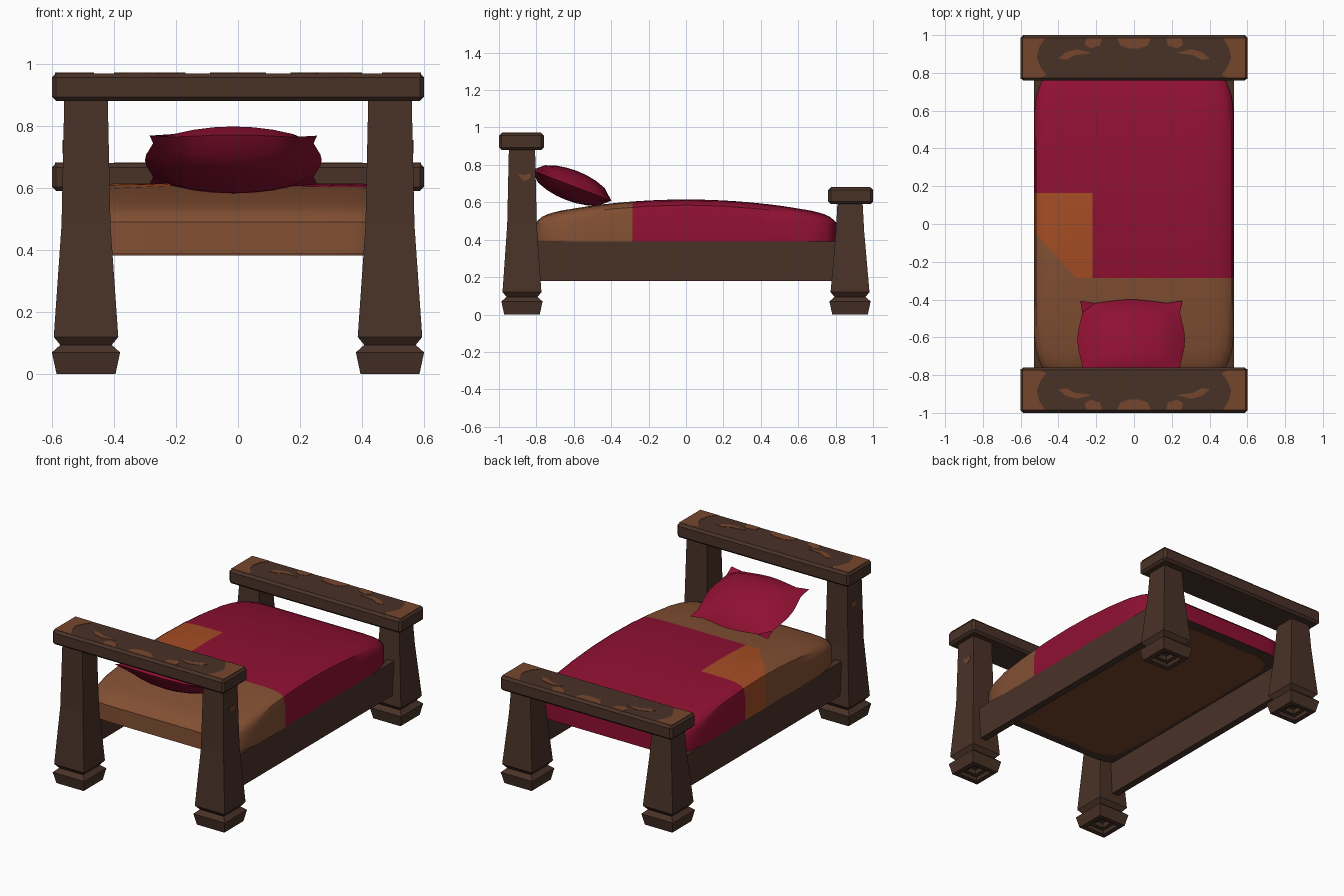
import bpy, bmesh, math
from mathutils import Vector, Matrix

if "Cube" in bpy.data.objects:
    bpy.data.objects.remove(bpy.data.objects["Cube"])


def mat(name, rgb):
    m = bpy.data.materials.new(name)
    lin = [((c / 255 + 0.055) / 1.055) ** 2.4 for c in rgb]
    m.diffuse_color = (*lin, 1)
    m.use_nodes = True
    m.node_tree.nodes["Principled BSDF"].inputs["Base Color"].default_value = m.diffuse_color
    return m


WOOD = mat("dark wood", (73, 50, 39))
WORN = mat("worn wood", (118, 70, 45))
RED = mat("crimson cloth", (143, 16, 50))
SHEET = mat("brown sheet", (131, 80, 51))
FOLD = mat("orange lining", (165, 77, 36))


def finish(bm, name, mats, smooth=None):
    bmesh.ops.recalc_face_normals(bm, faces=bm.faces)
    me = bpy.data.meshes.new(name)
    bm.to_mesh(me)
    bm.free()
    ob = bpy.data.objects.new(name, me)
    bpy.context.collection.objects.link(ob)
    for m in mats:
        me.materials.append(m)
    if smooth:
        bpy.ops.object.select_all(action='DESELECT')
        bpy.context.view_layer.objects.active = ob
        ob.select_set(True)
        bpy.ops.object.shade_smooth_by_angle(angle=math.radians(smooth))
    return ob


def skin(bm, rings):
    """Join closed rings of equal length with quads."""
    vs = [[bm.verts.new(p) for p in r] for r in rings]
    n = len(rings[0])
    for a, b in zip(vs, vs[1:]):
        for i in range(n):
            j = (i + 1) % n
            bm.faces.new((a[i], a[j], b[j], b[i]))
    return vs


def box(name, x, y, z, m, bevel=0):
    bm = bmesh.new()
    bmesh.ops.create_cube(bm, size=1)
    for v in bm.verts:
        v.co = [a + (b - a) * (c + 0.5) for (a, b), c in zip((x, y, z), v.co)]
    if bevel:
        bmesh.ops.bevel(bm, geom=bm.edges[:], offset=bevel, segments=1, affect='EDGES')
    return finish(bm, name, [m])


def plate(name, pts, m, place, thick):
    """Thin polygon plate; place maps (u, v, w) to a position."""
    bm = bmesh.new()
    lo = [bm.verts.new(place(u, v, 0)) for u, v in pts]
    hi = [bm.verts.new(place(u, v, thick)) for u, v in pts]
    bm.faces.new(lo)
    bm.faces.new(hi)
    for i in range(len(pts)):
        j = (i + 1) % len(pts)
        bm.faces.new((lo[i], lo[j], hi[j], hi[i]))
    return finish(bm, name, [m])


# Posts: tapered square columns on flared feet with a hollow underside
FOOT = [(0.03, 0.045), (0.035, 0.02), (0.06, 0.02), (0.065, 0), (0.095, 0),
        (0.11, 0.07), (0.083, 0.094), (0.104, 0.12)]


def post(name, x, y, upper):
    bm = bmesh.new()
    rings = [[(x + h * a, y + h * b, z) for a, b in ((-1, -1), (1, -1), (1, 1), (-1, 1))]
             for h, z in FOOT + upper]
    vs = skin(bm, rings)
    bm.faces.new(vs[0])
    bm.faces.new(vs[-1])
    finish(bm, name, [WOOD])


for s, side in ((-1, "left"), (1, "right")):
    post(f"head_post_{side}", s * 0.49, -0.877, [(0.079, 0.48), (0.07, 0.89)])
    post(f"foot_post_{side}", s * 0.49, 0.877, [(0.076, 0.44), (0.067, 0.60)])
    box(f"side_rail_{side}", sorted((s * 0.485, s * 0.53)), (-0.80, 0.80), (0.18, 0.39), WOOD)
    # worn patch on the outer face of the head post
    plate(f"post_chip_{side}", [(-0.90, 0.755), (-0.87, 0.745), (-0.83, 0.755), (-0.835, 0.73),
                                (-0.86, 0.712), (-0.885, 0.73)],
          WORN, lambda u, v, w: (s * (0.562 + w), u, v), 0.004)

# Cross bars with worn patches on top (v runs from inner edge to outer edge)
END = [(0.59, 0.015), (0.59, 0.225), (0.47, 0.225), (0.50, 0.18), (0.515, 0.12),
       (0.495, 0.07), (0.465, 0.03), (0.49, 0.015)]
CURL = [(0.17, 0.225), (0.25, 0.225), (0.26, 0.19), (0.23, 0.17), (0.18, 0.185)]
ARC = [(0.22, 0.145), (0.30, 0.165), (0.36, 0.15), (0.40, 0.115), (0.36, 0.11), (0.31, 0.135)]
MID = [(-0.10, 0.225), (0.10, 0.225), (0.08, 0.185), (0.03, 0.17), (-0.03, 0.17), (-0.08, 0.185)]
for s, end, z in ((-1, "head", 0.88), (1, "foot", 0.59)):
    box(f"{end}_bar", (-0.6, 0.6), sorted((s * 0.76, s * 1.0)), (z, z + 0.09), WOOD, 0.014)
    for label, pts in (("end", END), ("curl", CURL), ("arc", ARC)):
        for k in (-1, 1):
            plate(f"{end}_bar_worn_{label}", pts, WORN,
                  lambda u, v, w: (k * u, s * (0.76 + v), z + 0.088 + w), 0.004)
    plate(f"{end}_bar_worn_middle", [(u * 0.9, v) for u, v in MID], WORN,
          lambda u, v, w: (u, s * (0.76 + v), z + 0.088 + w), 0.004)

# Mattress: rounded outline lofted inwards to a gently crowned top
quad = [(0.53, 0.0), (0.53, 0.2), (0.53, 0.4), (0.53, 0.58), (0.518, 0.68), (0.49, 0.755),
        (0.44, 0.795), (0.36, 0.805), (0.18, 0.805), (0.0, 0.805)]
half = quad + [(-x, y) for x, y in quad[-2::-1]]
outline = half + [(x, -y) for x, y in half[-2:0:-1]]


def ring(d, drop):
    r = []
    for x, y in outline:
        px, py = x * (1 - d / 0.53), y * (1 - d / 0.805)
        r.append((px, py, 0.615 - 0.085 * (py / 0.805) ** 2 - drop))
    return r


bm = bmesh.new()
rings = [[(x, y, 0.387) for x, y in outline], ring(0, 0.05)]
rings[1] = [(x, y, max(0.49, min(z, 0.50 + 0.02 * (1 - abs(y) / 0.8)))) for x, y, z in rings[1]]
rings += [ring(0.012, 0.03), ring(0.035, 0.015), ring(0.07, 0.006), ring(0.13, 0.001),
          ring(0.28, 0), ring(0.42, 0), ring(0.53, 0)]
vs = skin(bm, rings)
bm.faces.new(vs[0])
bmesh.ops.remove_doubles(bm, verts=bm.verts, dist=0.0005)
# cut the blanket edge and the turned-back corner into the surface
diag = Vector((0.23, 0.21, 0))
for co, no in (((0, -0.285, 0), (0, 1, 0)), ((-0.22, 0, 0), (1, 0, 0)),
               ((0, 0.165, 0), (0, 1, 0)), ((-0.32, -0.27, 0), diag)):
    bmesh.ops.bisect_plane(bm, geom=bm.verts[:] + bm.edges[:] + bm.faces[:],
                           plane_co=co, plane_no=no, dist=1e-5)
bmesh.ops.recalc_face_normals(bm, faces=bm.faces)
for f in bm.faces:
    c = f.calc_center_median()
    if f.normal.z < -0.9:
        f.material_index = 3
    elif c.y < -0.285:
        f.material_index = 1
    elif c.x < -0.22 and c.y < 0.165:
        outside = diag.dot(c - Vector((-0.32, -0.27, 0))) < 0
        f.material_index = 1 if outside else 2
finish(bm, "mattress", [RED, SHEET, FOLD, WOOD], 40)

# Worn panel under the mattress, with a slightly ragged edge
rag = [(x * (0.87 + 0.012 * math.sin(i * 2.3)), y * (0.92 + 0.01 * math.sin(i * 3.1)))
       for i, (x, y) in enumerate(outline)]
plate("underside_panel", rag, WORN, lambda u, v, w: (u, v, 0.387 - w), 0.004)

# Pillow: two bulged grids sharing a seam, with pinched pointed corners
N = 8
bm = bmesh.new()
tilt = Matrix.Translation((-0.015, -0.612, 0.690)) @ Matrix.Rotation(math.radians(-21), 4, 'X')
for s in (-1, 1):
    g = []
    for i in range(N + 1):
        row = []
        for j in range(N + 1):
            u, v = 2 * i / N - 1, 2 * j / N - 1
            # edges bow out in the middle, dip near the corners, then flare to a point
            bow = lambda t: 1 + 0.14 * (1 - t * t) ** 2
            point = 0.02 * (abs(u) ** 8) * (abs(v) ** 8)
            x = u * (0.250 * bow(v) + point)
            y = v * (0.200 * bow(u) + point)
            h = 0.083 * ((1 - u * u) * (1 - v * v)) ** 0.6
            row.append(bm.verts.new(tilt @ Vector((x, y, s * h))))
        g.append(row)
    for i in range(N):
        for j in range(N):
            bm.faces.new((g[i][j], g[i + 1][j], g[i + 1][j + 1], g[i][j + 1]))
bmesh.ops.remove_doubles(bm, verts=bm.verts, dist=0.0005)
finish(bm, "pillow", [RED], 50)
